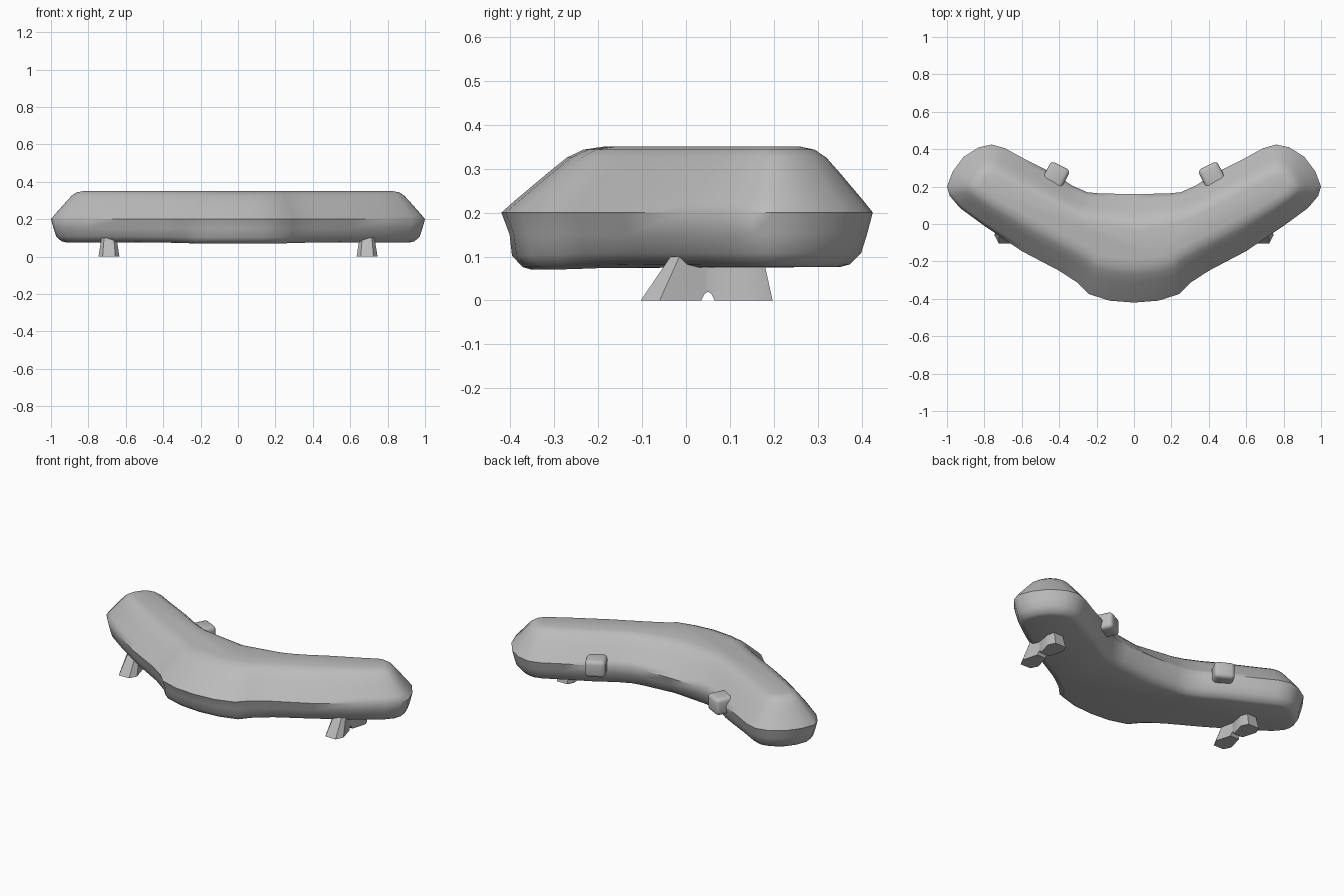
import bpy, bmesh, math
from mathutils import Vector, Matrix

cube = bpy.data.objects.get("Cube")
if cube:
    bpy.data.objects.remove(cube, do_unlink=True)

grey = bpy.data.materials.new("soft grey")
grey.use_nodes = True
grey.diffuse_color = (0.5, 0.5, 0.5, 1)
grey.node_tree.nodes["Principled BSDF"].inputs["Base Color"].default_value = (0.5, 0.5, 0.5, 1)


def finish(name, bm, angle):
    bmesh.ops.recalc_face_normals(bm, faces=bm.faces)
    mesh = bpy.data.meshes.new(name)
    bm.to_mesh(mesh)
    bm.free()
    mesh.materials.append(grey)
    ob = bpy.data.objects.new(name, mesh)
    bpy.context.collection.objects.link(ob)
    bpy.ops.object.select_all(action="DESELECT")
    ob.select_set(True)
    bpy.context.view_layer.objects.active = ob
    bpy.ops.object.shade_smooth_by_angle(angle=math.radians(angle))
    return ob


def loft(rings):
    bm = bmesh.new()
    loops = [[bm.verts.new(p) for p in ring] for ring in rings]
    for a, b in zip(loops, loops[1:]):
        for i in range(len(a)):
            j = (i + 1) % len(a)
            bm.faces.new((a[i], a[j], b[j], b[i]))
    bm.faces.new(loops[0])
    bm.faces.new(loops[-1])
    return bm


# Swept-back body: one half of the widest outline, then mirrored
half = [(0, -.42), (.13, -.41), (.24, -.375), (.3, -.315), (.4, -.25), (.6, -.145),
        (.8, -.01), (.93, .085), (.985, .15), (1, .2), (.97, .28), (.91, .36),
        (.83, .41), (.76, .425), (.69, .405), (.58, .345), (.43, .27), (.33, .205),
        (.25, .17), (.18, .163), (0, .16)]
outline = half + [(-x, y) for x, y in reversed(half[1:-1])]
spine = [Vector(p) for p in ((0, -.11), (.18, -.09), (.77, .205))]


def spine_point(x, y):
    p = Vector((abs(x), y))
    best = None
    for a, b in zip(spine, spine[1:]):
        d = b - a
        t = min(1, max(0, (p - a).dot(d) / d.dot(d)))
        q = a + d * t
        if best is None or (q - p).length < (best - p).length:
            best = q
    return Vector((math.copysign(best.x, x), best.y))


# Height and how far each ring shrinks towards the spine
levels = [(.076, .34), (.082, .24), (.108, .12), (.15, .06), (.2, 0), (.225, .09),
          (.29, .34), (.325, .48), (.343, .6), (.35, .75)]
rings = []
for z, shrink in levels:
    ring = []
    for x, y in outline:
        p = Vector((x, y)).lerp(spine_point(x, y), shrink)
        # The chin keeps a fuller, slightly lower underside
        chin = max(0, min(1, (-y - .2) / .15)) if z < .12 else 0
        p = p.lerp(Vector((x, y)), chin * .35)
        ring.append((p.x, p.y, z - .006 * chin))
    rings.append(ring)
finish("body", loft(rings), 50)

# Rounded knobs on the rear of each arm
for side, s in (("left", 1), ("right", -1)):
    bm = bmesh.new()
    bmesh.ops.create_cube(bm, size=1)
    bmesh.ops.scale(bm, vec=(.115, .15, .1), verts=bm.verts)
    bmesh.ops.bevel(bm, geom=bm.edges[:], offset=.022, segments=3, profile=.5, affect="EDGES")
    bm.transform(Matrix.Translation((s * .425, .245, .2)) @ Matrix.Rotation(s * math.radians(27), 4, "Z"))
    finish(side + "_rear_knob", bm, 60)

# Pinched feet, flared towards the ground, with a small arch in the middle:
# ground y, top y, ground half width, top half width, lowest z
stations = [(-.103, -.035, .034, .026, 0), (-.06, -.015, .056, .04, 0),
            (.035, .035, .03, .032, 0), (.042, .042, .028, .03, .015),
            (.05, .05, .027, .03, .02), (.058, .058, .028, .03, .015),
            (.065, .065, .03, .032, 0), (.155, .13, .056, .04, 0), (.197, .175, .036, .028, 0)]
for side, s in (("left", 1), ("right", -1)):
    x = s * .69
    rings = [[(x - wb, yb, zb), (x + wb, yb, zb), (x + wt, yt, .1), (x - wt, yt, .1)]
             for yb, yt, wb, wt, zb in stations]
    finish(side + "_foot", loft(rings), 35)
